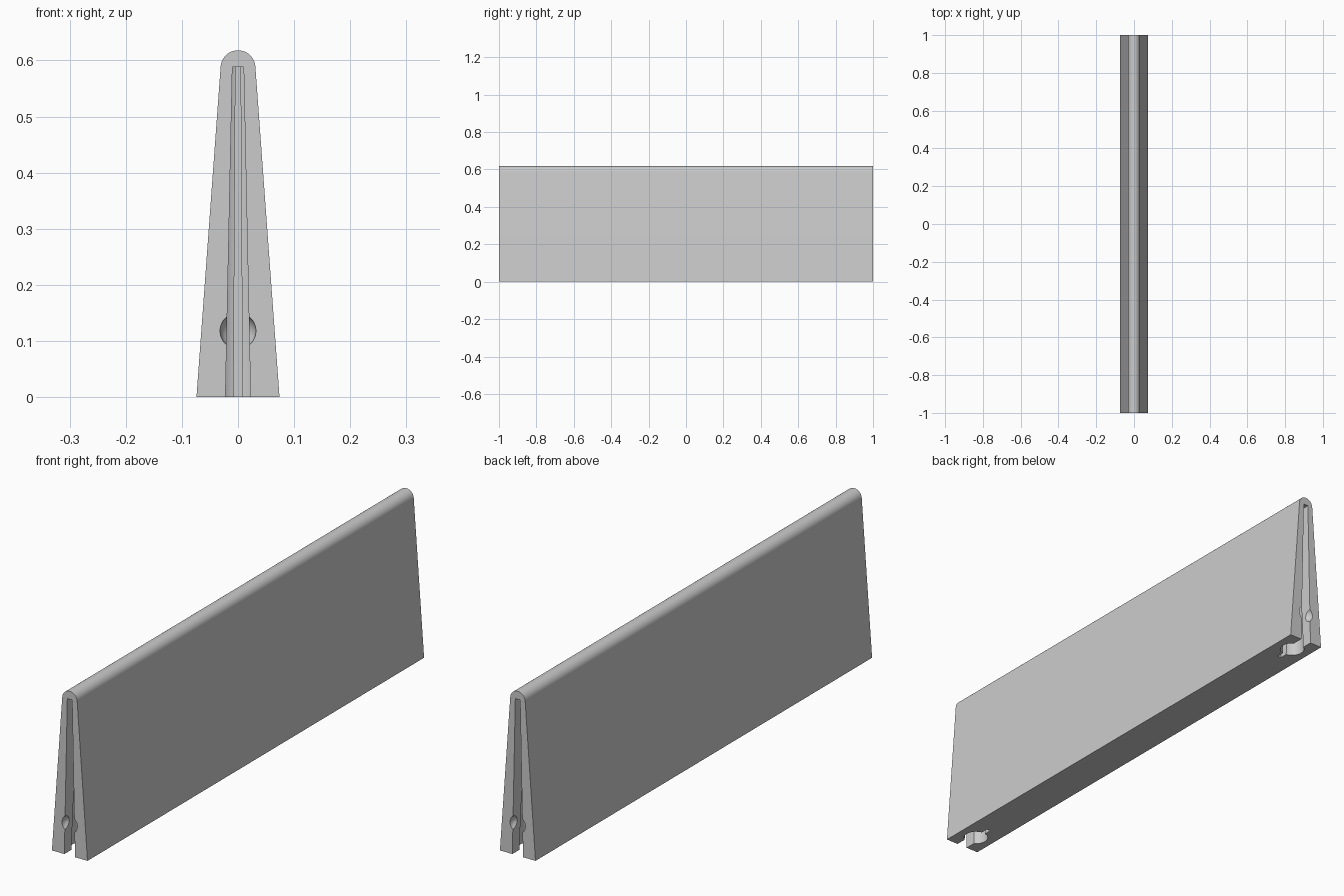
import bpy, bmesh
from math import sin, cos, pi, asin, radians

cube = bpy.data.objects.get("Cube")
if cube:
    bpy.data.objects.remove(cube, do_unlink=True)

# Single matte grey
grey = bpy.data.materials.new("light grey")
grey.use_nodes = True
colour = (0.6, 0.6, 0.6, 1)
grey.diffuse_color = colour
grey.node_tree.nodes["Principled BSDF"].inputs["Base Color"].default_value = colour


def loft(name, first, last):
    """Solid between two matching closed outlines."""
    bm = bmesh.new()
    a = [bm.verts.new(p) for p in first]
    b = [bm.verts.new(p) for p in last]
    bm.faces.new(a)
    bm.faces.new(b)
    for i in range(len(a)):
        j = (i + 1) % len(a)
        bm.faces.new((a[i], a[j], b[j], b[i]))
    bmesh.ops.recalc_face_normals(bm, faces=bm.faces)
    mesh = bpy.data.meshes.new(name)
    bm.to_mesh(mesh)
    bm.free()
    mesh.materials.append(grey)
    obj = bpy.data.objects.new(name, mesh)
    bpy.context.collection.objects.link(obj)
    return obj


# Tapered body with a rounded ridge
BASE, RIDGE, HEIGHT = 0.074, 0.031, 0.618
lean = 0.073
arc = [lean + (pi - 2 * lean) * i / 24 for i in range(25)]
outline = [(-BASE, 0), (BASE, 0)]
outline += [(RIDGE * cos(t), HEIGHT - RIDGE + RIDGE * sin(t)) for t in arc]
body = loft("tapered_wall_block",
            [(x, -1, z) for x, z in outline],
            [(x, 1, z) for x, z in outline])


def keyhole(end, z, neck, radius, slit):
    """Plan of the socket: open neck, round chamber, narrow slit."""
    centre = 0.08
    a, b = asin(neck / radius), asin(slit / radius)
    half = [(neck, -0.05)]
    for i in range(21):
        t = a + (pi - a - b) * i / 20
        half.append((radius * sin(t), centre - radius * cos(t)))
    half.append((slit, 0.155))
    plan = half + [(-x, d) for x, d in reversed(half)]
    return [(x, end * (1 - d), z) for x, d in plan]


# Sockets and round detents at both ends
cutters = []
for end, label in ((-1, "front"), (1, "back")):
    cutters.append(loft(label + "_socket_cutter",
                        keyhole(end, -0.01, 0.0225, 0.045, 0.008),
                        keyhole(end, 0.588, 0.01, 0.02, 0.0045)))
    bpy.ops.mesh.primitive_uv_sphere_add(segments=40, ring_count=24, radius=0.032,
                                         location=(0, end, 0.118))
    ball = bpy.context.object
    ball.name = label + "_detent_cutter"
    ball.data.materials.append(grey)
    cutters.append(ball)

bpy.ops.object.select_all(action='DESELECT')
body.select_set(True)
bpy.context.view_layer.objects.active = body
for cutter in cutters:
    cutter.hide_render = True
    mod = body.modifiers.new(cutter.name, 'BOOLEAN')
    mod.operation = 'DIFFERENCE'
    mod.solver = 'EXACT'
    mod.object = cutter
    bpy.ops.object.modifier_apply(modifier=mod.name)
for cutter in cutters:
    bpy.data.objects.remove(cutter, do_unlink=True)

bpy.ops.object.shade_smooth_by_angle(angle=radians(30))
